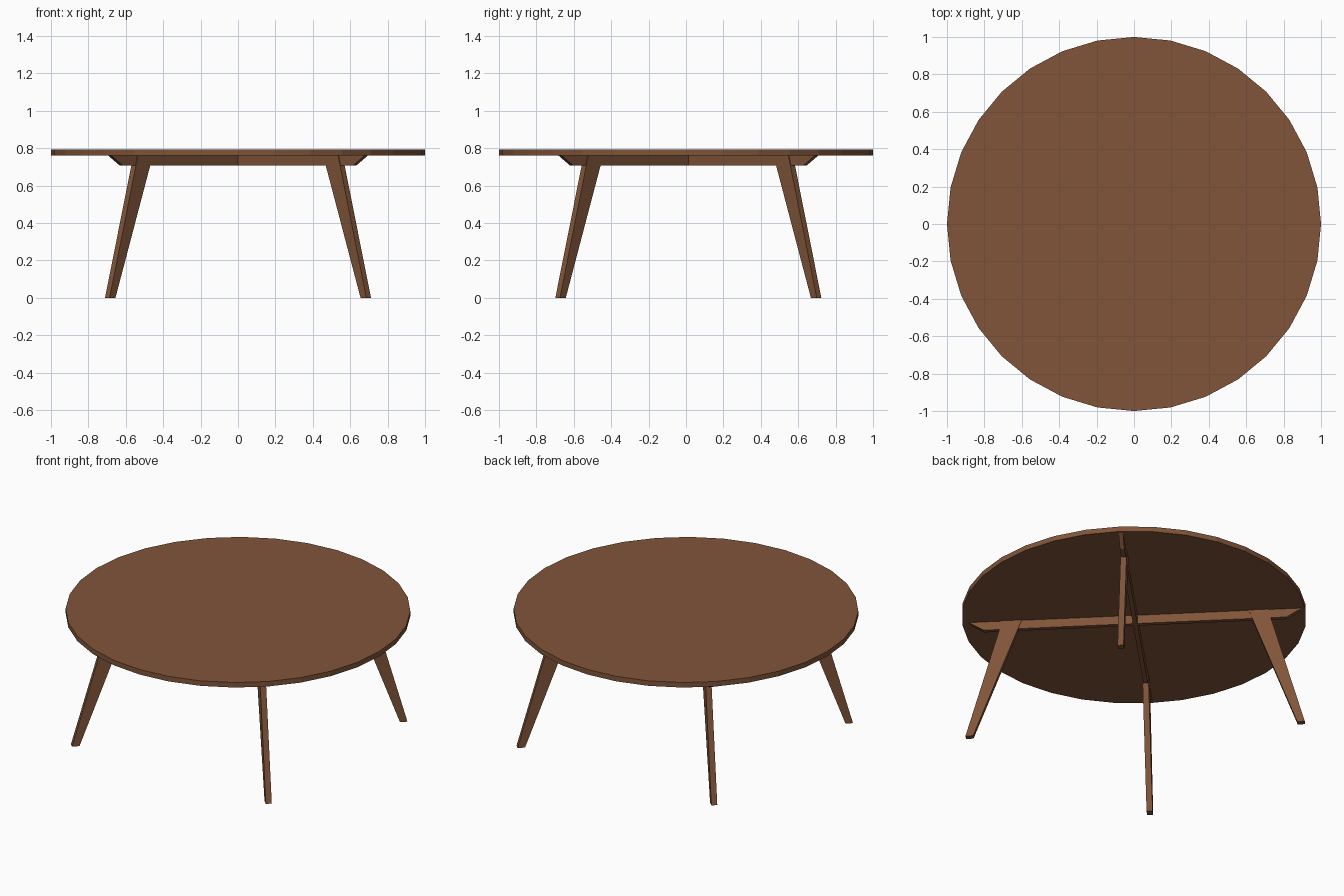
import bpy, bmesh, math
from mathutils import Matrix

if "Cube" in bpy.data.objects:
    bpy.data.objects.remove(bpy.data.objects["Cube"])

wood = bpy.data.materials.new("brown wood")
wood.diffuse_color = (0.22, 0.09, 0.041, 1)
wood.use_nodes = True
wood.node_tree.nodes["Principled BSDF"].inputs["Base Color"].default_value = wood.diffuse_color

BASE_Y = 0.0125      # the base sits slightly behind the top's centre
Z_TOP, Z_UNDER, Z_RAIL = 0.793, 0.761, 0.706


def finish(name, bm):
    bmesh.ops.recalc_face_normals(bm, faces=bm.faces)
    me = bpy.data.meshes.new(name)
    bm.to_mesh(me)
    bm.free()
    me.materials.append(wood)
    ob = bpy.data.objects.new(name, me)
    bpy.context.collection.objects.link(ob)
    return ob


def slab(name, profile, thickness, angle):
    """Extrude a (radius, z) profile sideways and turn it about z."""
    bm = bmesh.new()
    face = bm.faces.new([bm.verts.new((r, -thickness / 2, z)) for r, z in profile])
    out = bmesh.ops.extrude_face_region(bm, geom=[face])
    verts = [v for v in out["geom"] if isinstance(v, bmesh.types.BMVert)]
    bmesh.ops.translate(bm, verts=verts, vec=(0, thickness, 0))
    bm.transform(Matrix.Translation((0, BASE_Y, 0)) @ Matrix.Rotation(angle, 4, 'Z'))
    return finish(name, bm)


# Round 32-sided top
bm = bmesh.new()
bmesh.ops.create_cone(bm, cap_ends=True, segments=32, radius1=1, radius2=1,
                      depth=Z_TOP - Z_UNDER)
bm.transform(Matrix.Translation((0, 0, (Z_TOP + Z_UNDER) / 2)))
finish("table_top", bm)

# Two crossing rails with slanted ends
rail = [(-0.97, Z_UNDER), (-0.88, Z_RAIL), (0.88, Z_RAIL), (0.97, Z_UNDER)]
for i in range(2):
    slab(f"cross_rail_{i + 1}", rail, 0.026, math.radians(45 + 90 * i))

# Four splayed, tapering legs
leg = [(0.944, 0), (0.988, 0), (0.774, Z_UNDER), (0.661, Z_UNDER)]
for i in range(4):
    slab(f"leg_{i + 1}", leg, 0.035, math.radians(45 + 90 * i))
